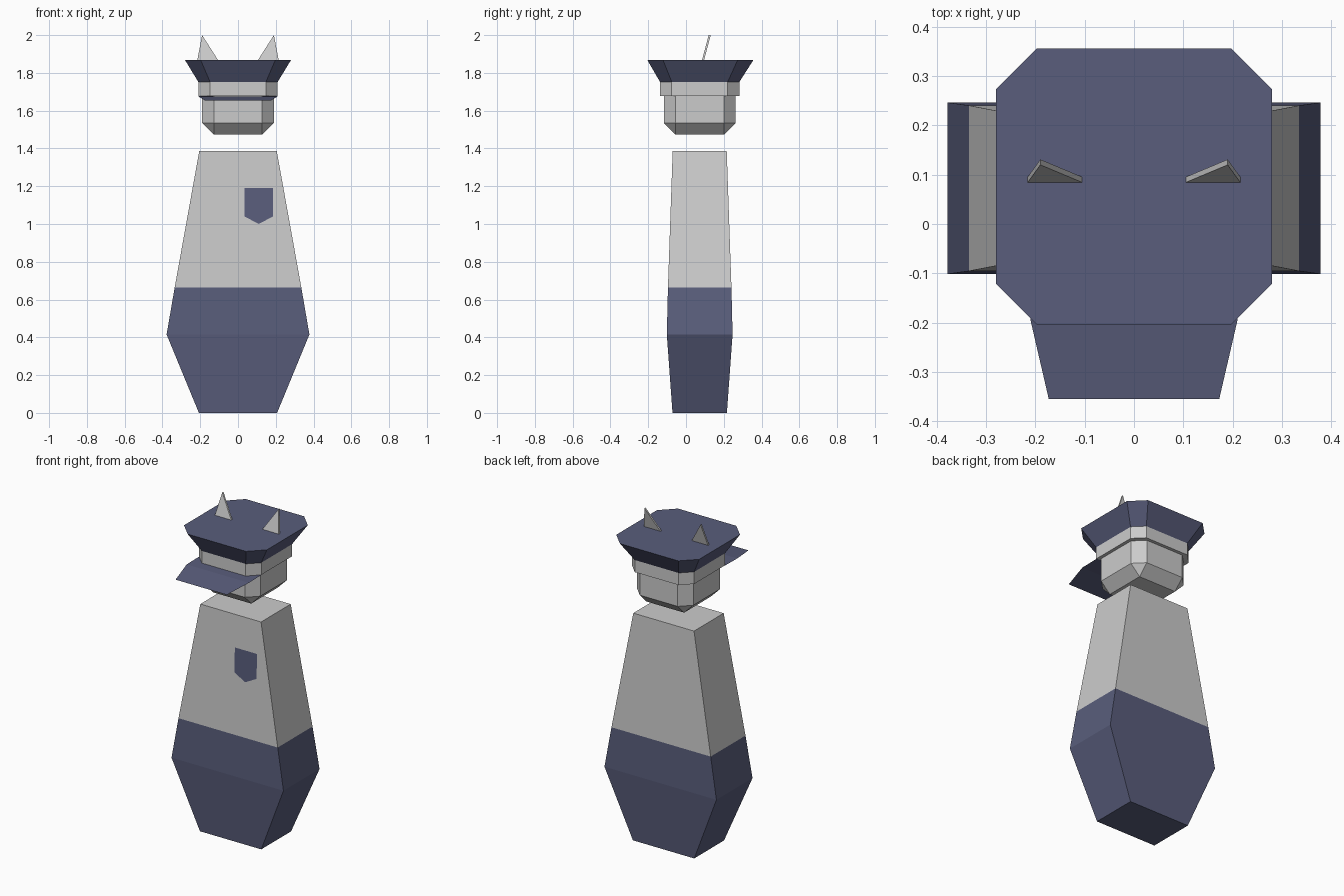
import bpy, bmesh

if "Cube" in bpy.data.objects:
    bpy.data.objects.remove(bpy.data.objects["Cube"])

CY = 0.0725  # shared depth centre of body and head

blue = bpy.data.materials.new("navy_cloth")
blue.diffuse_color = (0.10, 0.11, 0.20, 1)
blue.use_nodes = True
blue.node_tree.nodes["Principled BSDF"].inputs["Base Color"].default_value = blue.diffuse_color


def make(name, verts, faces, mat=None):
    mesh = bpy.data.meshes.new(name)
    mesh.from_pydata(verts, [], faces)
    if mat:
        mesh.materials.append(mat)
    obj = bpy.data.objects.new(name, mesh)
    bpy.context.collection.objects.link(obj)
    return obj


def ring(z, hx, hy, c=0.0, cy=CY, eight=False):
    """Rectangle outline, or an octagon with corners cut by c."""
    if not eight:
        pts = [(-hx, -hy), (hx, -hy), (hx, hy), (-hx, hy)]
    else:
        a, b = hx - c, hy - c
        pts = [(-a, -hy), (a, -hy), (hx, -b), (hx, b),
               (a, hy), (-a, hy), (-hx, b), (-hx, -b)]
    return [(x, y + cy, z) for x, y in pts]


def loft(name, rings, mat=None, bottom=True, top=True):
    n = len(rings[0])
    verts = [p for r in rings for p in r]
    faces = [(k * n + i, k * n + (i + 1) % n, (k + 1) * n + (i + 1) % n, (k + 1) * n + i)
             for k in range(len(rings) - 1) for i in range(n)]
    if bottom:
        faces.append(tuple(reversed(range(n))))
    if top:
        faces.append(tuple(range(len(verts) - n, len(verts))))
    obj = make(name, verts, faces, mat)
    # Merge coincident corner points
    bm = bmesh.new()
    bm.from_mesh(obj.data)
    bmesh.ops.remove_doubles(bm, verts=bm.verts, dist=1e-5)
    bm.to_mesh(obj.data)
    bm.free()
    return obj


# Body: navy trousers below, grey shirt above
waist = ring(0.665, 0.335, 0.168)
loft("trousers", [ring(0, 0.207, 0.144), ring(0.415, 0.378, 0.174), waist], blue, top=False)
loft("shirt", [waist, ring(1.387, 0.205, 0.143)], bottom=False)

# Badge lying just in front of the sloping chest
outline = [(0.035, 1.04), (0.11, 1.0), (0.185, 1.04), (0.185, 1.19), (0.035, 1.19)]
chest = lambda z: -0.0955 + 0.025 * (z - 0.665) / 0.722 - 0.003
make("badge", [(x, chest(z), z) for x, z in outline], [tuple(range(5))], blue)

# Head: octagonal block narrowing to a rectangular chin
chin = ring(1.473, 0.128, 0.128, 0.0, eight=True)
loft("head", [chin, ring(1.535, 0.19, 0.19, 0.062, eight=True),
              ring(1.68, 0.19, 0.19, 0.062, eight=True)], top=False)

# Cap: grey band and flaring navy crown
band_top = ring(1.752, 0.21, 0.21, 0.062, eight=True)
loft("cap_band", [ring(1.678, 0.21, 0.21, 0.062, eight=True), band_top], top=False)
loft("cap_crown", [band_top, ring(1.867, 0.28, 0.28, 0.083, 0.076, True)], blue, bottom=False)

# Visor: thin sheet bending down at the front
make("cap_visor", [(-0.21, -0.07, 1.677), (-0.21, -0.195, 1.675), (-0.173, -0.355, 1.653),
                   (0.173, -0.355, 1.653), (0.21, -0.195, 1.675), (0.21, -0.07, 1.677)],
     [(0, 1, 4, 5), (1, 2, 3, 4)], blue)

# Ears: thin triangular plates leaning backwards
for side, s in (("left", 1), ("right", -1)):
    tri = [(0.104, 0.084, 1.865), (0.216, 0.084, 1.865), (0.19, 0.12, 2.0)]
    front = [(s * x, y, z) for x, y, z in tri]
    back = [(s * x, y + 0.011, z) for x, y, z in tri]
    faces = [(0, 1, 2), (5, 4, 3), (0, 3, 4, 1), (1, 4, 5, 2), (2, 5, 3, 0)]
    if s < 0:
        faces = [f[::-1] for f in faces]
    make(side + "_ear", front + back, faces)
